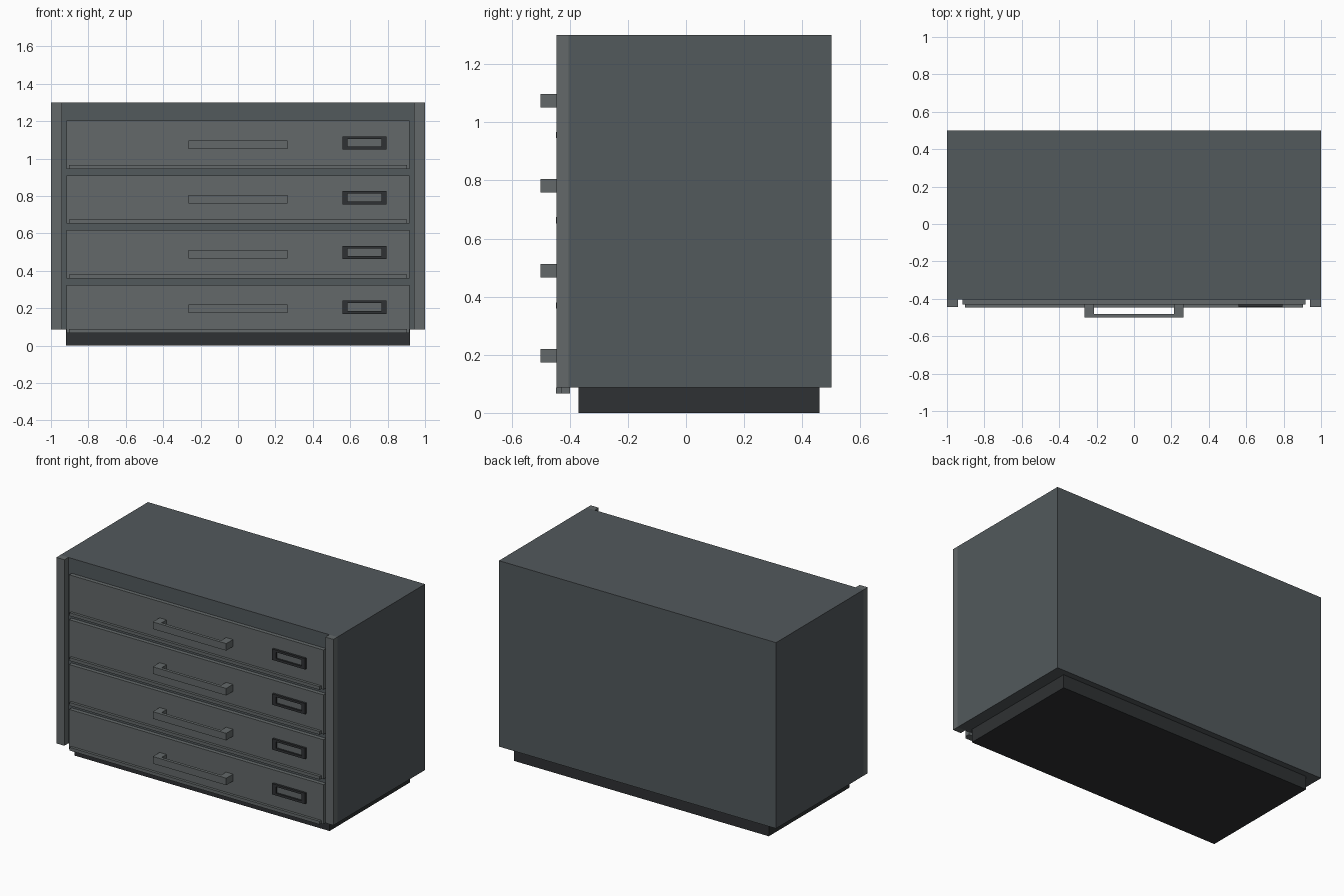
import bpy, bmesh
from mathutils import Vector

if "Cube" in bpy.data.objects:
    bpy.data.objects.remove(bpy.data.objects["Cube"])


def material(name, rgb):
    m = bpy.data.materials.new(name)
    m.diffuse_color = (*rgb, 1)
    m.use_nodes = True
    m.node_tree.nodes["Principled BSDF"].inputs["Base Color"].default_value = m.diffuse_color
    return m


BODY = material("body_paint", (0.085, 0.10, 0.107))
FRONT = material("front_paint", (0.125, 0.14, 0.142))
DARK = material("dark_metal", (0.028, 0.031, 0.033))


def finish(bm, name, *mats):
    bmesh.ops.recalc_face_normals(bm, faces=bm.faces)
    me = bpy.data.meshes.new(name)
    bm.to_mesh(me)
    bm.free()
    for m in mats:
        me.materials.append(m)
    ob = bpy.data.objects.new(name, me)
    bpy.context.collection.objects.link(ob)
    return ob


def box_mesh(x, y, z):
    bm = bmesh.new()
    bmesh.ops.create_cube(bm, size=1)
    for v in bm.verts:
        v.co = Vector([(a + b) / 2 + c * (b - a) for (a, b), c in zip((x, y, z), v.co)])
    return bm


def box(name, x, y, z, mat):
    return finish(box_mesh(x, y, z), name, mat)


def handle(name, z0, z1):
    # U-shaped outline seen from above, extruded upwards
    half = [(0.265, -0.425), (0.265, -0.5), (-0.265, -0.5), (-0.265, -0.425),
            (-0.215, -0.425), (-0.215, -0.48), (0.215, -0.48), (0.215, -0.425)]
    bm = bmesh.new()
    face = bm.faces.new([bm.verts.new((x, y, z0)) for x, y in half])
    ext = bmesh.ops.extrude_face_region(bm, geom=[face])["geom"]
    for v in ext:
        if isinstance(v, bmesh.types.BMVert):
            v.co.z = z1
    return finish(bm, name, FRONT)


def label_holder(name, z0, z1):
    # raised dark frame with a recessed card in the drawer colour
    bm = box_mesh((0.558, 0.795), (-0.444, -0.425), (z0, z1))
    card = min(bm.faces, key=lambda f: f.calc_center_median().y)
    bmesh.ops.inset_individual(bm, faces=[card], thickness=0.002)
    bmesh.ops.inset_individual(bm, faces=[card], thickness=0.002)
    card.material_index = 1
    corners = set(card.verts)
    rim = {e.other_vert(v) for v in corners for e in v.link_edges} - corners
    for group, y in ((rim, -0.444), (corners, -0.433)):
        c = sum((v.co for v in group), Vector()) / 4
        for v in group:
            v.co.x = 0.585 if v.co.x < c.x else 0.768
            v.co.z = z0 + 0.015 if v.co.z < c.z else z1 - 0.014
            v.co.y = y
    return finish(bm, name, DARK, FRONT)


# Cabinet shell and base
box("cabinet_body", (-1, 1), (-0.404, 0.5), (0.087, 1.3), BODY)
box("plinth", (-0.92, 0.92), (-0.37, 0.46), (0, 0.087), DARK)
for side, x in (("left", (-1, -0.942)), ("right", (0.942, 1))):
    box(side + "_front_stile", x, (-0.445, -0.404), (0.087, 1.3), FRONT)

# Four drawers, each with bottom lip, handle and label holder
for i in range(4):
    z = 0.067 + i * 0.2927
    n = f"_{i + 1}"
    box("drawer_front" + n, (-0.918, 0.918), (-0.43, -0.4), (z, z + 0.258), FRONT)
    box("drawer_lip" + n, (-0.903, 0.903), (-0.447, -0.42), (z, z + 0.021), FRONT)
    handle("drawer_handle" + n, z + 0.106, z + 0.152)
    label_holder("label_holder" + n, z + 0.103, z + 0.174)
